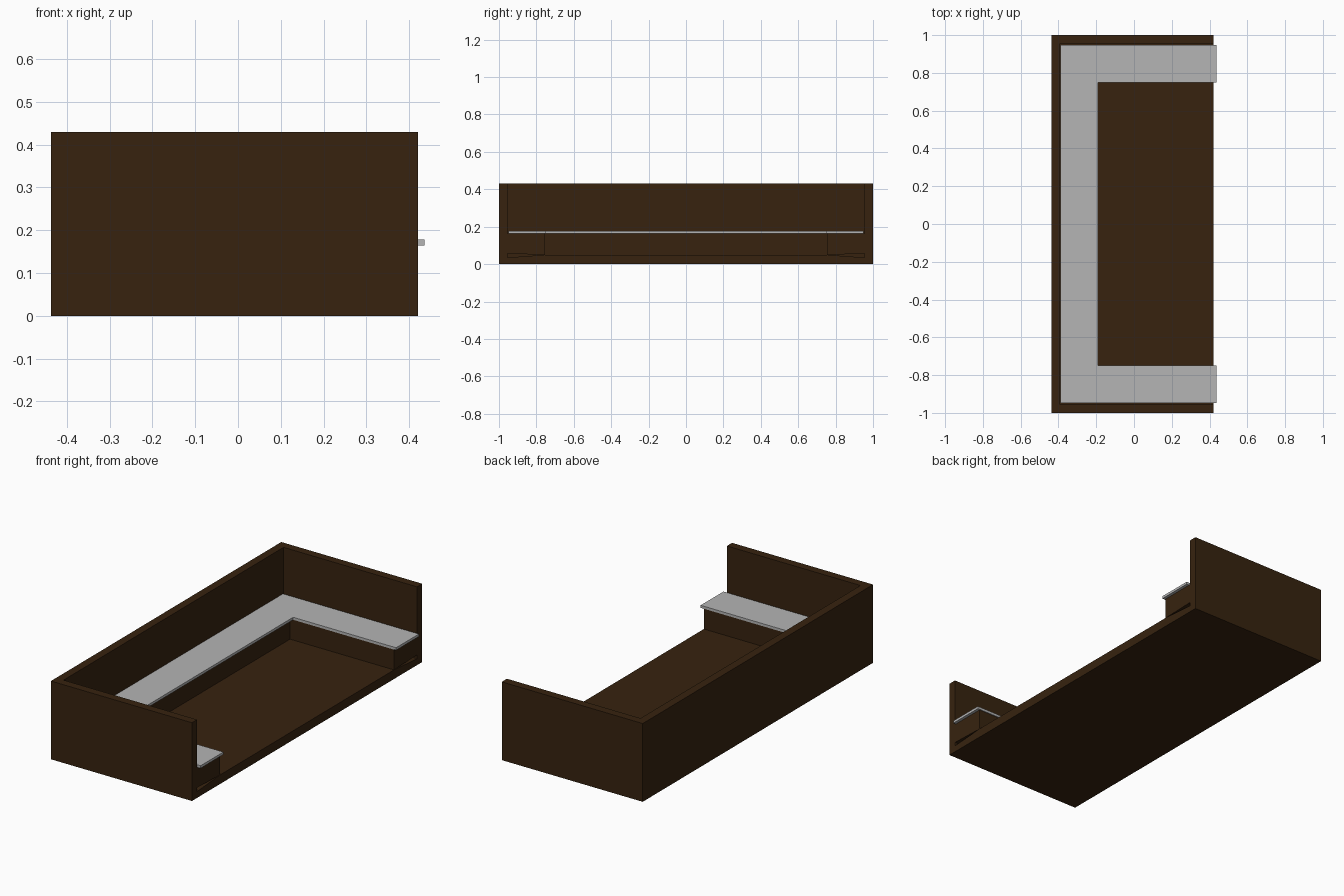
import bpy, bmesh
from mathutils import Vector

if "Cube" in bpy.data.objects:
    bpy.data.objects.remove(bpy.data.objects["Cube"])


def material(name, rgb):
    m = bpy.data.materials.new(name)
    m.diffuse_color = (*rgb, 1)
    m.use_nodes = True
    m.node_tree.nodes["Principled BSDF"].inputs["Base Color"].default_value = m.diffuse_color
    return m


WOOD = material("dark brown wood", (0.038, 0.0165, 0.0048))
GREY = material("light grey top", (0.46, 0.46, 0.46))


def extrude(name, points, offset, mat):
    """Sweep a flat outline of 3D points along an offset."""
    bm = bmesh.new()
    face = bm.faces.new([bm.verts.new(p) for p in points])
    out = bmesh.ops.extrude_face_region(bm, geom=[face])
    moved = [v for v in out["geom"] if isinstance(v, bmesh.types.BMVert)]
    bmesh.ops.translate(bm, verts=moved, vec=Vector(offset))
    bmesh.ops.recalc_face_normals(bm, faces=bm.faces)
    mesh = bpy.data.meshes.new(name)
    bm.to_mesh(mesh)
    bm.free()
    mesh.materials.append(mat)
    ob = bpy.data.objects.new(name, mesh)
    bpy.context.collection.objects.link(ob)
    return ob


def u_outline(x_back, x_in, x_end, y_out, y_in, z):
    pts = [(x_end, -y_out), (x_back, -y_out), (x_back, y_out), (x_end, y_out),
           (x_end, y_in), (x_in, y_in), (x_in, -y_in), (x_end, -y_in)]
    return [(x, y, z) for x, y in pts]


BACK, FRONT, WALL_Y = -0.437, 0.42, 0.955

# Outer U-shaped wall
extrude("outer_wall", u_outline(BACK, -0.392, FRONT, 1.0, WALL_Y, 0), (0, 0, 0.43), WOOD)

# Floor, dipping slightly under the side benches
floor = [(-WALL_Y, 0), (WALL_Y, 0), (WALL_Y, 0.035), (0.75, 0.05), (-0.75, 0.05), (-WALL_Y, 0.035)]
extrude("floor", [(-0.392, y, z) for y, z in floor], (FRONT + 0.392, 0, 0), WOOD)

# Bench bases: two sides and the back
for side, s in (("left", -1), ("right", 1)):
    base = [(0.755, 0.05), (WALL_Y, 0.056), (WALL_Y, 0.165), (0.755, 0.165)]
    extrude(side + "_bench_base", [(-0.392, s * y, z) for y, z in base], (FRONT + 0.392, 0, 0), WOOD)
back = [(-0.392, 0.05), (-0.212, 0.05), (-0.212, 0.165), (-0.392, 0.165)]
extrude("back_bench_base", [(x, -0.755, z) for x, z in back], (0, 1.51, 0), WOOD)

# Grey U-shaped bench top, overhanging at the open side
extrude("bench_top", u_outline(-0.39, -0.19, 0.436, 0.948, 0.75, 0.164), (0, 0, 0.014), GREY)
